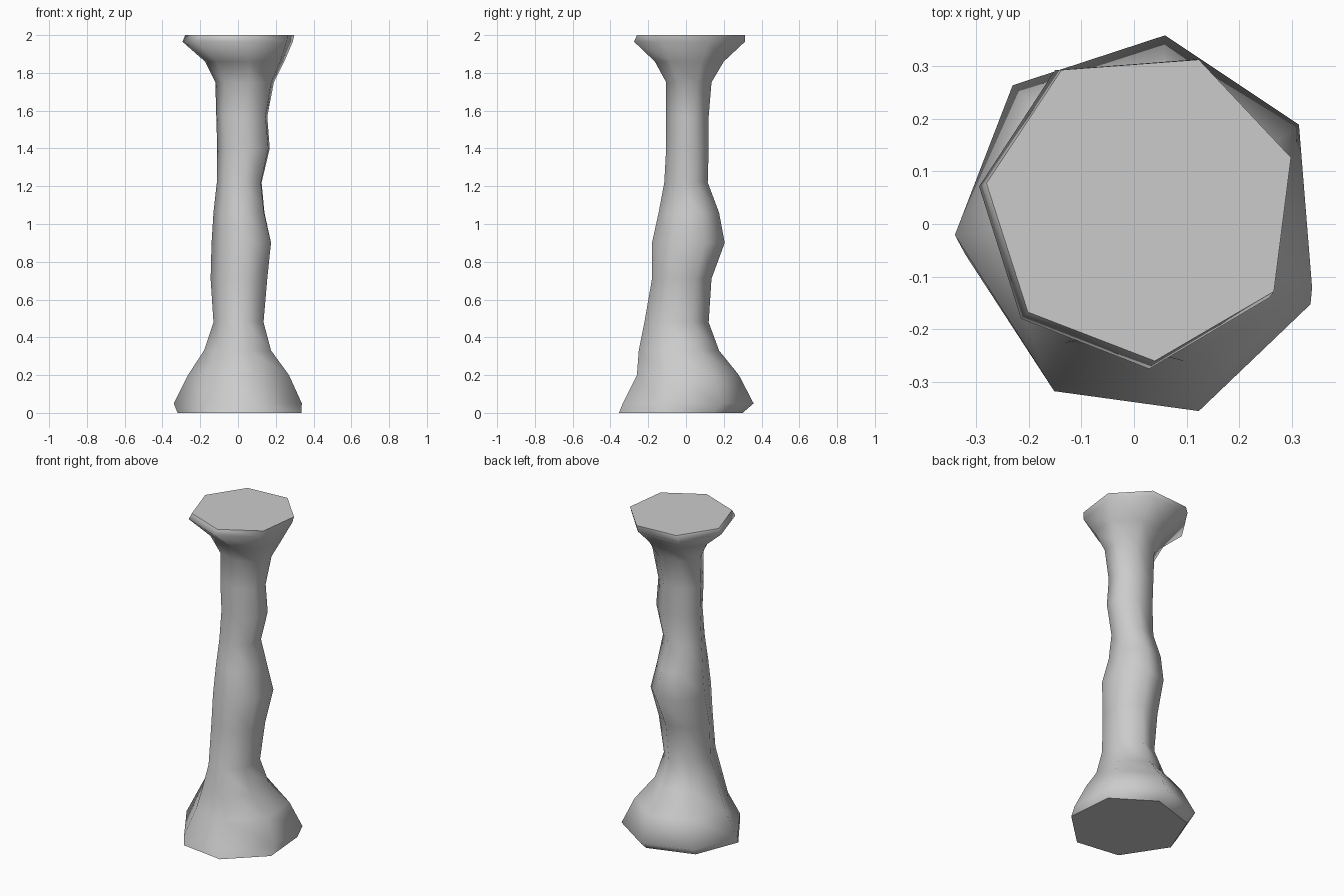
import bpy, bmesh

if "Cube" in bpy.data.objects:
    bpy.data.objects.remove(bpy.data.objects["Cube"])

# Seven-sided foot and top outlines, matched corner to corner (slight twist)
FOOT = [(.06, .36), (.315, .19), (.34, -.12), (.12, -.335),
        (-.165, -.295), (-.34, -.02), (-.23, .265)]
TOP = [(.12, .315), (.298, .125), (.265, -.135), (.035, -.27),
       (-.21, -.175), (-.29, .075), (-.145, .295)]

# Irregular profile: z, x min, x max, y min, y max
PROFILE = [
    (0.00, -.32, .335, -.355, .30),
    (0.05, -.34, .338, -.335, .358),
    (0.20, -.265, .27, -.26, .28),
    (0.33, -.18, .175, -.25, .175),
    (0.48, -.13, .135, -.22, .12),
    (0.71, -.145, .155, -.18, .135),
    (0.90, -.14, .175, -.18, .205),
    (1.06, -.13, .14, -.145, .175),
    (1.22, -.112, .125, -.115, .115),
    (1.40, -.11, .168, -.105, .12),
    (1.57, -.115, .155, -.105, .12),
    (1.75, -.12, .19, -.105, .135),
    (1.86, -.175, .245, -.165, .20),
    (1.965, -.294, .29, -.275, .312),
    (2.00, -.28, .298, -.26, .312),
]


def fit(values, low, high):
    a, b = min(values), max(values)
    return [low + (v - a) / (b - a) * (high - low) for v in values]


def ring(bm, z, x0, x1, y0, y1):
    t = min(max((z - .05) / 1.9, 0), 1)
    pts = [(p[0] + (q[0] - p[0]) * t, p[1] + (q[1] - p[1]) * t)
           for p, q in zip(FOOT, TOP)]
    xs = fit([p[0] for p in pts], x0, x1)
    ys = fit([p[1] for p in pts], y0, y1)
    return [bm.verts.new((x, y, z)) for x, y in zip(xs, ys)]


# Loft the pillar through its rings and cap both ends
bm = bmesh.new()
rings = [ring(bm, *row) for row in PROFILE]
n = len(FOOT)
for a, b in zip(rings, rings[1:]):
    for i in range(n):
        j = (i + 1) % n
        bm.faces.new((a[i], a[j], b[j], b[i]))
bm.faces.new(rings[0])
bm.faces.new(rings[-1])
bmesh.ops.recalc_face_normals(bm, faces=bm.faces[:])
mesh = bpy.data.meshes.new("pillar")
bm.to_mesh(mesh)
bm.free()
pillar = bpy.data.objects.new("pillar", mesh)
bpy.context.collection.objects.link(pillar)

# Smooth sides, crisp caps
for f in mesh.polygons:
    f.use_smooth = len(f.vertices) == 4
